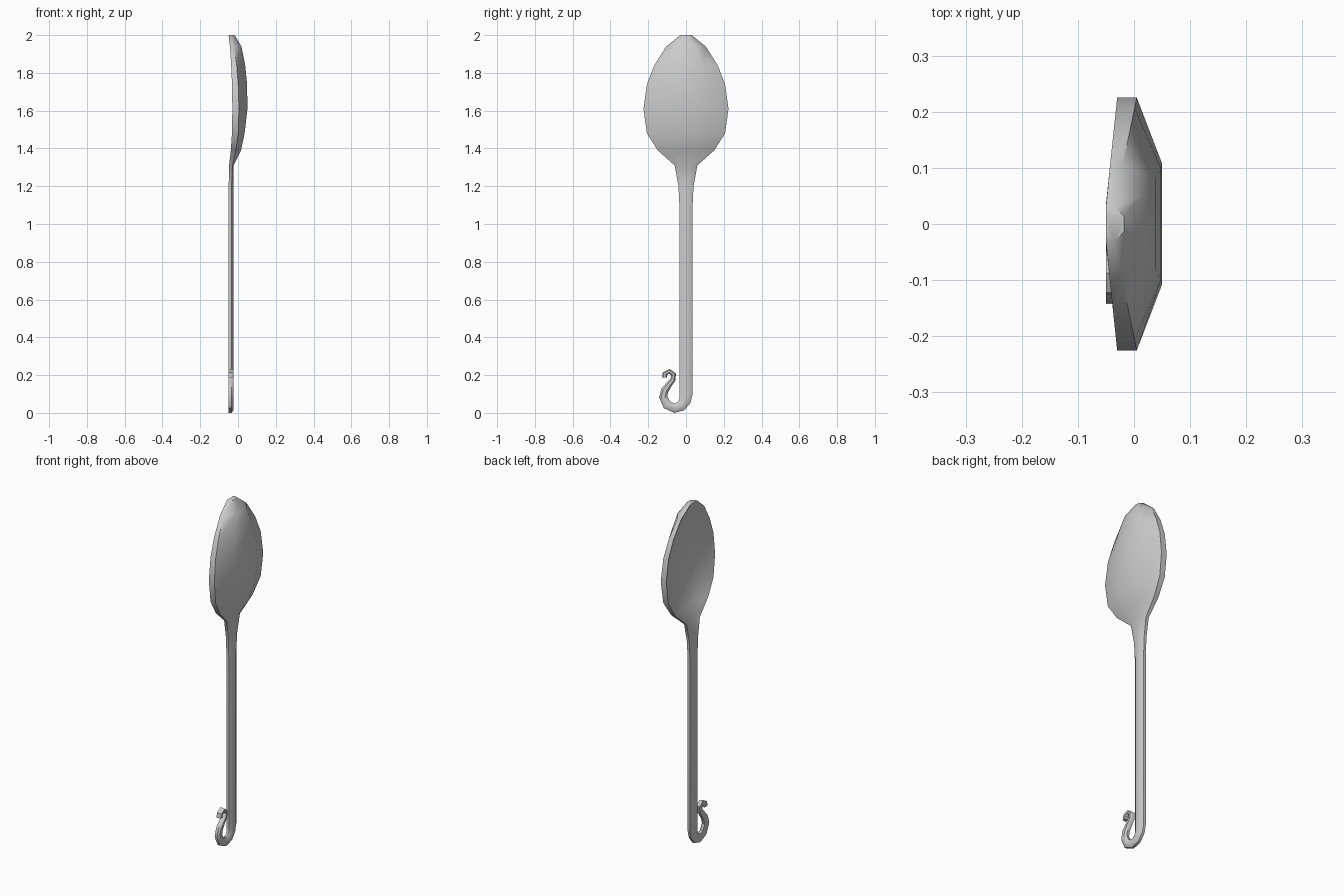
import bpy
import bmesh
import math
from mathutils import Vector

default_cube = bpy.data.objects.get("Cube")
if default_cube:
    bpy.data.objects.remove(default_cube, do_unlink=True)

BACK = -0.05          # flat back plane of the handle
HANDLE_HALF = 0.035   # half width of the handle
BOWL_HALF = 0.225     # half width of the bowl at its widest

# Bowl stations from the tip down: height, half width, x of the bulge
BOWL = [
    (2.0, 0.03, -0.018), (1.94, 0.105, 0.018), (1.84, 0.168, 0.038),
    (1.74, 0.207, 0.048), (1.61, 0.225, 0.05), (1.48, 0.207, 0.035),
    (1.39, 0.15, 0.016), (1.31, 0.06, -0.024), (1.2, 0.04, -0.025),
]

# Curled end stations: y, height, half width
HOOK = [
    (0, 0.1, 0.035), (-0.005, 0.065, 0.031), (-0.025, 0.037, 0.028),
    (-0.06, 0.025, 0.025), (-0.1, 0.042, 0.024), (-0.121, 0.085, 0.022),
    (-0.112, 0.12, 0.02), (-0.09, 0.15, 0.016), (-0.07, 0.175, 0.014),
    (-0.065, 0.203, 0.013), (-0.088, 0.221, 0.012),
    (-0.112, 0.207, 0.013), (-0.113, 0.187, 0.013),
]


def make_material(name, color):
    mat = bpy.data.materials.new(name)
    mat.use_nodes = True
    mat.diffuse_color = color
    mat.node_tree.nodes["Principled BSDF"].inputs["Base Color"].default_value = color
    return mat


def cross_section(half, bulge):
    """Bevelled section as (sideways, x) pairs; wide sections are hollowed."""
    spread = max(0, (half - HANDLE_HALF) / (BOWL_HALF - HANDLE_HALF))
    rim_back = BACK + 0.02 * spread
    rim_front = rim_back + 0.015 + 0.02 * spread
    hollow = rim_back + 0.045 * spread
    inner = half * 0.48
    right_side = [(inner, hollow), (half, rim_back), (half, rim_front), (inner, bulge)]
    left_side = [(-side, x) for side, x in reversed(right_side)]
    return right_side + left_side


def sweep(name, stations, material):
    """Skin the sections along a path lying in the y-z plane."""
    bm = bmesh.new()
    centres = [Vector((0, y, z)) for y, z, half, bulge in stations]
    rings = []
    for i, (y, z, half, bulge) in enumerate(stations):
        before = centres[max(i - 1, 0)]
        after = centres[min(i + 1, len(centres) - 1)]
        along = (after - before).normalized()
        across = Vector((0, -along.z, along.y))
        ring = []
        for side, x in cross_section(half, bulge):
            ring.append(bm.verts.new(centres[i] + across * side + Vector((x, 0, 0))))
        rings.append(ring)
    for upper, lower in zip(rings, rings[1:]):
        for k in range(len(upper)):
            n = (k + 1) % len(upper)
            bm.faces.new((upper[k], upper[n], lower[n], lower[k]))
    bm.faces.new(rings[0])
    bm.faces.new(rings[-1])
    bmesh.ops.recalc_face_normals(bm, faces=bm.faces)
    mesh = bpy.data.meshes.new(name)
    bm.to_mesh(mesh)
    bm.free()
    obj = bpy.data.objects.new(name, mesh)
    bpy.context.collection.objects.link(obj)
    mesh.materials.append(material)
    bpy.ops.object.select_all(action="DESELECT")
    obj.select_set(True)
    bpy.context.view_layer.objects.active = obj
    bpy.ops.object.shade_smooth_by_angle(angle=math.radians(40))
    return obj


metal = make_material("grey metal", (0.6, 0.6, 0.6, 1))

# Bowl, handle and curled end form one continuous piece
bowl_path = [(0, z, half, bulge) for z, half, bulge in BOWL]
handle_path = [(0, z, HANDLE_HALF, BACK / 2) for z in (1.1, 0.6)]
hook_path = [(y, z, half, BACK / 2) for y, z, half in HOOK]
sweep("spoon", bowl_path + handle_path + hook_path, metal)
